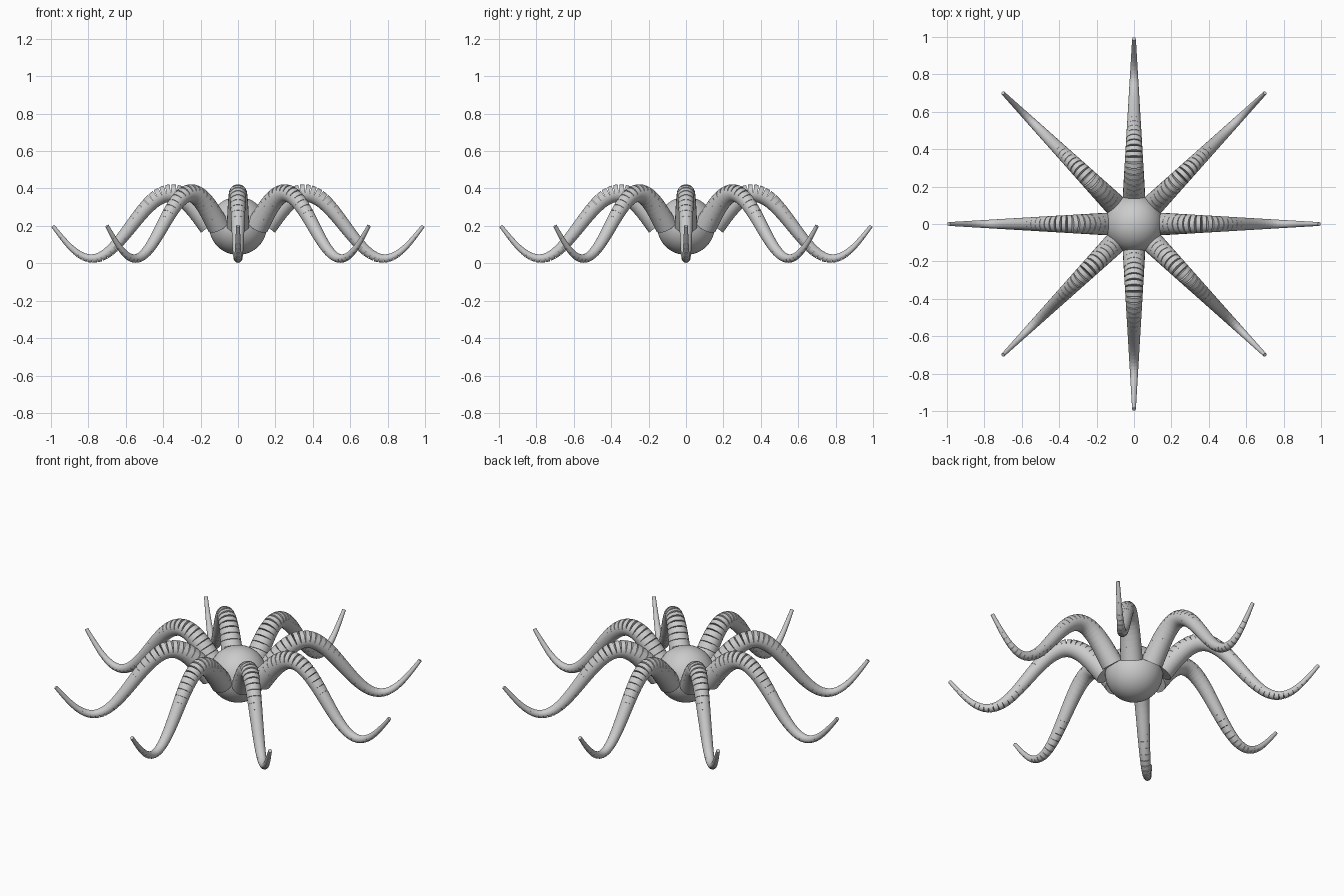
import bpy, bmesh, math
from mathutils import Matrix, Vector

ARMS = 8
SEGMENTS = 36
START, END = 0.15, 0.99      # radial reach of each arm
BODY_Z, WAVE = 0.2, 0.175    # body height and height of the arm wave
R_BASE, R_TIP = 0.06, 0.01

cube = bpy.data.objects.get("Cube")
if cube:
    bpy.data.objects.remove(cube, do_unlink=True)


def smooth(obj):
    bpy.ops.object.select_all(action="DESELECT")
    obj.select_set(True)
    bpy.context.view_layer.objects.active = obj
    bpy.ops.object.shade_smooth_by_angle(angle=math.radians(40))


def arm_point(t):
    return Vector((START + (END - START) * t, 0, BODY_Z + WAVE * math.sin(math.tau * t)))


def arm_radius(t):
    return R_BASE + (R_TIP - R_BASE) * t


# Arm: straight tapered segments strung along one full sine wave
bm = bmesh.new()
for i in range(SEGMENTS):
    t0, t1 = i / SEGMENTS, (i + 1) / SEGMENTS
    a, b = arm_point(t0), arm_point(t1)
    turn = (b - a).to_track_quat("Z", "Y").to_matrix().to_4x4()
    bmesh.ops.create_cone(
        bm, cap_ends=True, segments=24,
        radius1=arm_radius(t0), radius2=arm_radius(t1), depth=(b - a).length,
        matrix=Matrix.Translation((a + b) / 2) @ turn)
arm_mesh = bpy.data.meshes.new("arm")
bm.to_mesh(arm_mesh)
bm.free()

# Eight arms around the body, sharing one mesh
for k in range(ARMS):
    arm = bpy.data.objects.new(f"arm_{k + 1}", arm_mesh)
    arm.rotation_euler.z = math.tau * k / ARMS
    bpy.context.collection.objects.link(arm)
smooth(arm)

# Round body
bpy.ops.mesh.primitive_uv_sphere_add(
    segments=48, ring_count=24, radius=0.155, location=(0, 0, BODY_Z))
body = bpy.context.object
body.name = "body"
smooth(body)
